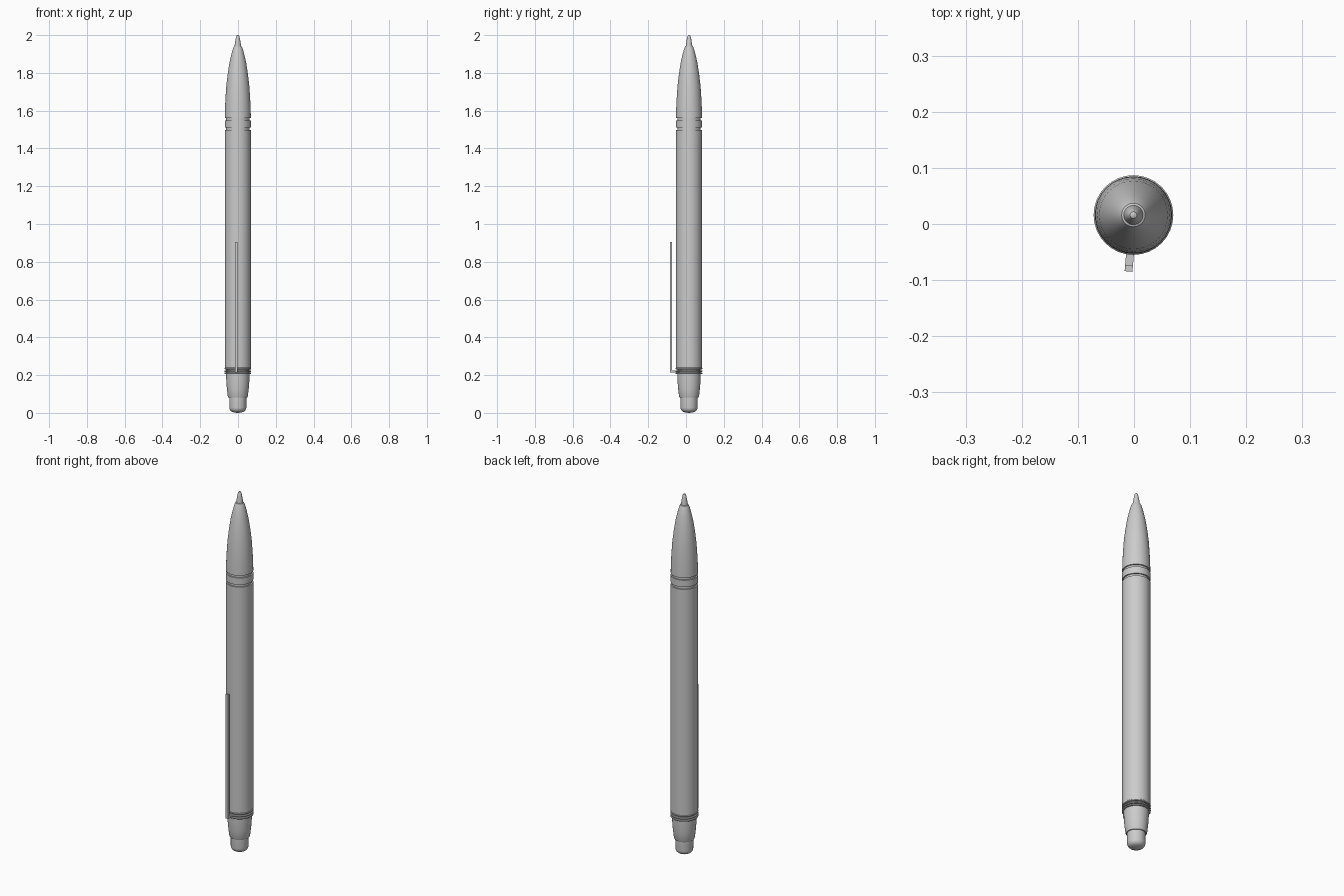
import bpy, bmesh, math
from mathutils import Matrix

if "Cube" in bpy.data.objects:
    bpy.data.objects.remove(bpy.data.objects["Cube"])

CENTRE = (-0.001, 0.016, 0)  # pen axis is offset because the clip sticks out to the front


def finish(name, bm, smooth=True):
    bmesh.ops.recalc_face_normals(bm, faces=bm.faces)
    mesh = bpy.data.meshes.new(name)
    bm.to_mesh(mesh)
    bm.free()
    ob = bpy.data.objects.new(name, mesh)
    ob.location = CENTRE
    bpy.context.collection.objects.link(ob)
    if smooth:
        bpy.ops.object.select_all(action='DESELECT')
        ob.select_set(True)
        bpy.context.view_layer.objects.active = ob
        bpy.ops.object.shade_smooth_by_angle(angle=math.radians(30))
    return ob


def lathe(name, profile, sides=32):
    """Closed solid of revolution from (radius, z) points."""
    bm = bmesh.new()
    rings = [[bm.verts.new((r * math.cos(2 * math.pi * i / sides),
                            r * math.sin(2 * math.pi * i / sides), z))
              for i in range(sides)] for r, z in profile]
    for a, b in zip(rings, rings[1:]):
        for i in range(sides):
            j = (i + 1) % sides
            bm.faces.new((a[i], a[j], b[j], b[i]))
    bm.faces.new(rings[0])
    bm.faces.new(rings[-1])
    return finish(name, bm)


# push button with rounded end
button = [(0.045 - 0.025 * (1 - math.sin(t)), 0.025 * (1 - math.cos(t)) + 0.003)
          for t in [math.pi / 2 * k / 5 for k in range(6)]]
button[0] = (0.016, 0.002)
lathe("push_button", [(0.005, 0.0)] + button + [(0.045, 0.09)])

# tapered end cap
lathe("end_cap", [(0.043, 0.081), (0.05, 0.081), (0.053, 0.088), (0.058, 0.13),
                  (0.061, 0.17), (0.062, 0.205), (0.062, 0.24)])

# collar rings
for k, z in enumerate((0.205, 0.217, 0.231)):
    lathe(f"collar_ring_{k + 1}", [(0.062, z), (0.069, z), (0.071, z + 0.002),
                                   (0.071, z + 0.006), (0.069, z + 0.008), (0.062, z + 0.008)])

# barrel with two grooves and a tapered nose
R, G = 0.069, 0.062
lathe("barrel", [(0.062, 0.237), (R, 0.237), (R, 1.498), (G, 1.498), (G, 1.511),
                 (R, 1.511), (R, 1.549), (G, 1.549), (G, 1.562), (R, 1.562),
                 (0.068, 1.61), (0.065, 1.67), (0.061, 1.73), (0.054, 1.79),
                 (0.045, 1.85), (0.035, 1.895), (0.026, 1.928), (0.021, 1.939), (0.017, 1.941)])

# writing tip
lathe("tip", [(0.018, 1.935), (0.017, 1.945), (0.0125, 1.975), (0.009, 1.992),
              (0.006, 1.998), (0.002, 2.0)], 16)

# pocket clip: L-shaped strip, swung slightly round the barrel
bm = bmesh.new()
outline = [(-0.06, 0.213), (-0.101, 0.213), (-0.101, 0.905),
           (-0.09, 0.905), (-0.09, 0.224), (-0.06, 0.224)]
face = bm.faces.new([bm.verts.new((-0.007, y, z)) for y, z in outline])
ext = bmesh.ops.extrude_face_region(bm, geom=[face])
bmesh.ops.translate(bm, vec=(0.014, 0, 0),
                    verts=[g for g in ext["geom"] if isinstance(g, bmesh.types.BMVert)])
bmesh.ops.rotate(bm, verts=bm.verts, cent=(0, 0, 0), matrix=Matrix.Rotation(math.radians(-5), 3, 'Z'))
finish("pocket_clip", bm, smooth=False)
